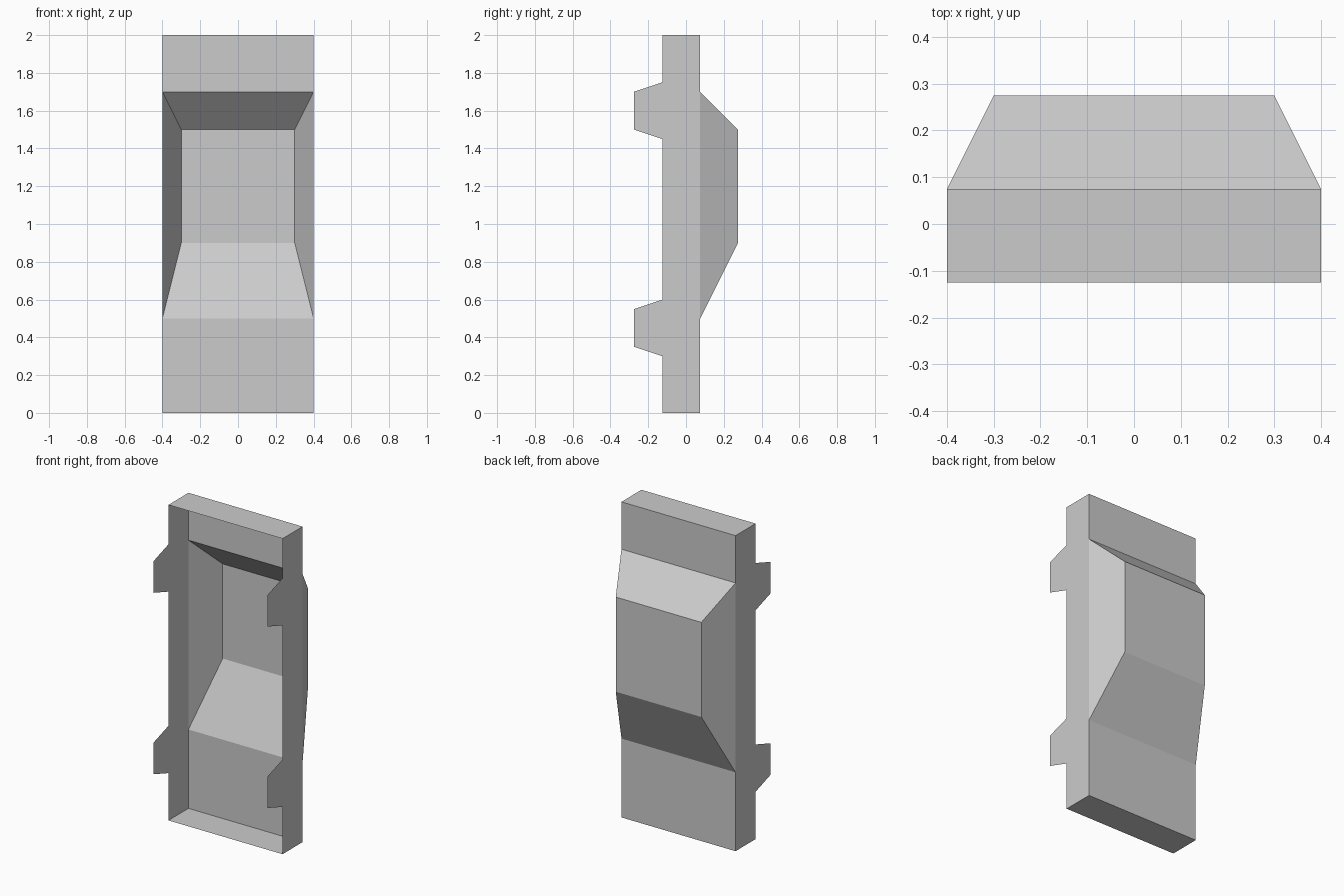
import bpy, bmesh
from mathutils import Vector

if "Cube" in bpy.data.objects:
    bpy.data.objects.remove(bpy.data.objects["Cube"])

FRONT, REAR, TIP, HALF, TOP = -0.125, 0.075, 0.275, 0.4, 2.0
CENTRE = Vector((0, 0, TOP / 2))


def sheet(name, polygons):
    """Thin open shell made of flat polygons, all facing away from the centre."""
    bm = bmesh.new()
    for poly in polygons:
        face = bm.faces.new([bm.verts.new(p) for p in poly])
        face.normal_update()
        if face.normal.dot(face.calc_center_median() - CENTRE) < 0:
            face.normal_flip()
    bmesh.ops.remove_doubles(bm, verts=bm.verts, dist=1e-5)
    mesh = bpy.data.meshes.new(name)
    bm.to_mesh(mesh)
    bm.free()
    obj = bpy.data.objects.new(name, mesh)
    bpy.context.collection.objects.link(obj)
    return obj


# Rim: four walls around the open front
corners = [(-HALF, 0), (HALF, 0), (HALF, TOP), (-HALF, TOP)]
rim = []
for (x0, z0), (x1, z1) in zip(corners, corners[1:] + corners[:1]):
    rim.append([(x0, FRONT, z0), (x1, FRONT, z1), (x1, REAR, z1), (x0, REAR, z0)])
sheet("rim_walls", rim)

# Back panel: profile rows of (z, y, half width) stepping over the hollow bulge
rows = [(0, REAR, HALF), (0.5, REAR, HALF), (0.9, TIP, 0.3),
        (1.5, TIP, 0.3), (1.7, REAR, HALF), (TOP, REAR, HALF)]
panel = []
for (z0, y0, w0), (z1, y1, w1) in zip(rows, rows[1:]):
    panel.append([(-w0, y0, z0), (w0, y0, z0), (w1, y1, z1), (-w1, y1, z1)])
# Sloping sides of the bulge
for side in (-1, 1):
    panel.append([(side * w, y, z) for z, y, w in rows[1:5]])
sheet("back_panel", panel)

# Mounting tabs: flat tapered flaps in front of the side walls
for level, z in (("lower", 0.45), ("upper", 1.6)):
    for side_name, side in (("left", -1), ("right", 1)):
        x = side * HALF
        sheet(f"{level}_{side_name}_tab",
              [[(x, FRONT, z - 0.15), (x, -TIP, z - 0.1),
                (x, -TIP, z + 0.1), (x, FRONT, z + 0.15)]])
